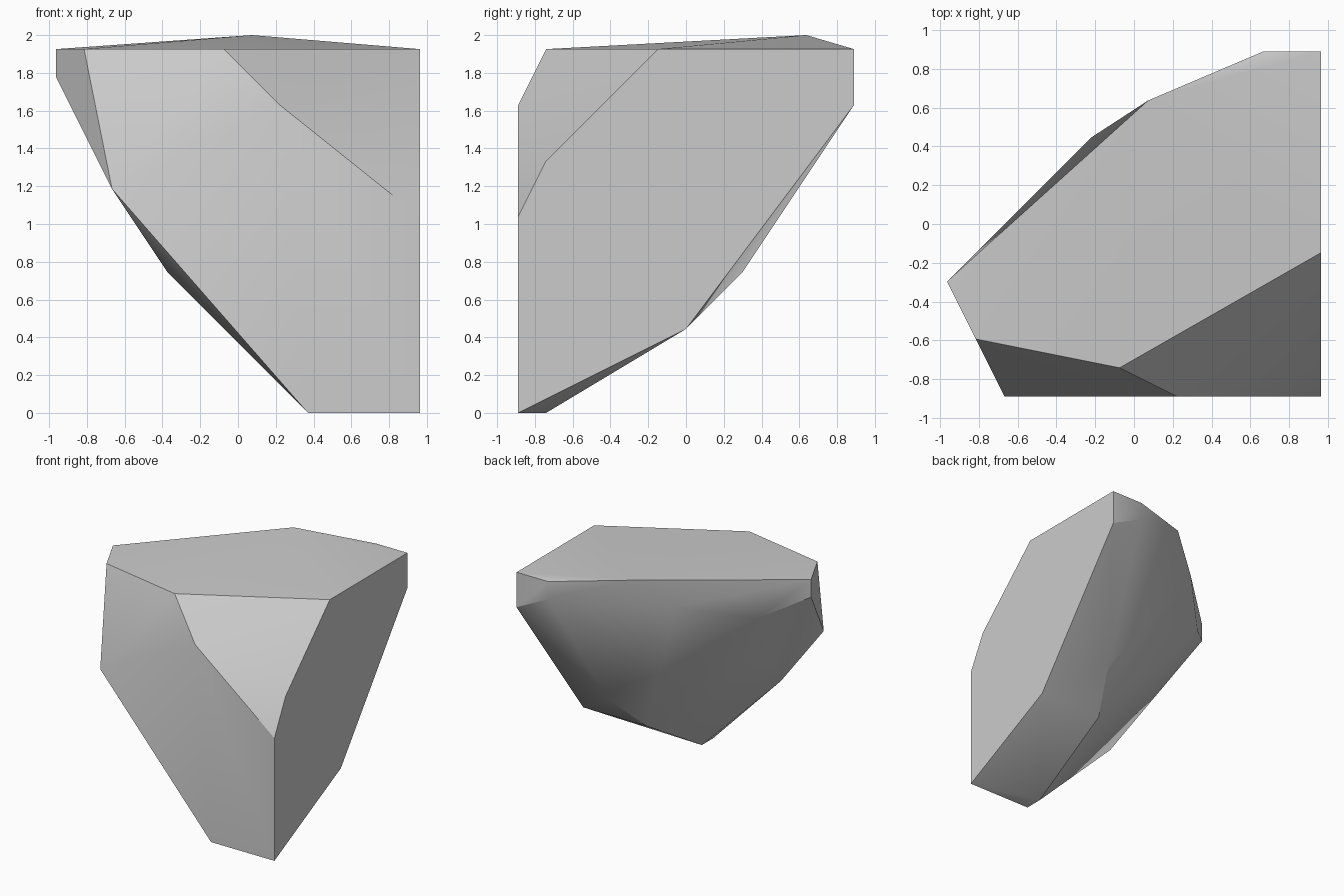
import bpy
import bmesh
from math import radians
from mathutils import Vector

# Remove the default cube only
default_cube = bpy.data.objects.get("Cube")
if default_cube:
    bpy.data.objects.remove(default_cube, do_unlink=True)

# The boulder's corners sit on a coarse lattice of this pitch
STEP = 2 / 13.5
CENTRE = Vector((6.5, 6, 0))


def make_material(name, colour):
    """Plain single-colour rough material."""
    material = bpy.data.materials.new(name)
    material.use_nodes = True
    material.diffuse_color = colour
    shader = material.node_tree.nodes["Principled BSDF"]
    shader.inputs["Base Color"].default_value = colour
    shader.inputs["Roughness"].default_value = 0.9
    return material


def make_hull(name, corner_groups, material):
    """Wrap groups of lattice corners in one convex faceted skin."""
    bm = bmesh.new()
    for group in corner_groups:
        for corner in group:
            bm.verts.new((Vector(corner) - CENTRE) * STEP)
    hull = bmesh.ops.convex_hull(bm, input=bm.verts[:])
    unused = {g for g in hull["geom_interior"] + hull["geom_unused"]
              if isinstance(g, bmesh.types.BMVert)}
    bmesh.ops.delete(bm, geom=list(unused), context="VERTS")

    # Merge coplanar triangles into clean flat facets
    bmesh.ops.dissolve_limit(bm, angle_limit=radians(1),
                             verts=bm.verts[:], edges=bm.edges[:])
    bmesh.ops.recalc_face_normals(bm, faces=bm.faces[:])

    mesh = bpy.data.meshes.new(name)
    bm.to_mesh(mesh)
    bm.free()
    mesh.materials.append(material)
    boulder = bpy.data.objects.new(name, mesh)
    bpy.context.scene.collection.objects.link(boulder)
    return boulder


# Small foot on the ground, flush with the two cut sides
foot = [(13, 0, 0), (9, 0, 0), (9, 1, 0)]

# Sloping underside that spreads out to the back
underside = [(13, 6, 3), (9, 6, 3), (10, 8, 5), (4, 1, 5)]

# Broad shoulder below the rim
shoulder = [(2, 0, 8), (0, 4, 12), (2, 6, 11), (5, 9, 12),
            (11, 12, 12), (13, 12, 11)]

# Chipped front corner
chip = [(13, 0, 7), (13, 1, 9), (13, 5, 13), (6, 1, 13), (8, 0, 11)]

# Nearly flat crown with one slightly raised peak
crown = [(1, 2, 13), (0, 4, 13), (7, 10.3, 13.5), (11, 12, 13), (13, 12, 13)]

stone = make_material("stone_grey", (0.6, 0.6, 0.6, 1))
boulder = make_hull("boulder", [foot, underside, shoulder, chip, crown], stone)

# Soft shading across shallow facets, crisp along strong edges
bpy.ops.object.select_all(action="DESELECT")
boulder.select_set(True)
bpy.context.view_layer.objects.active = boulder
bpy.ops.object.shade_smooth_by_angle(angle=radians(30))
